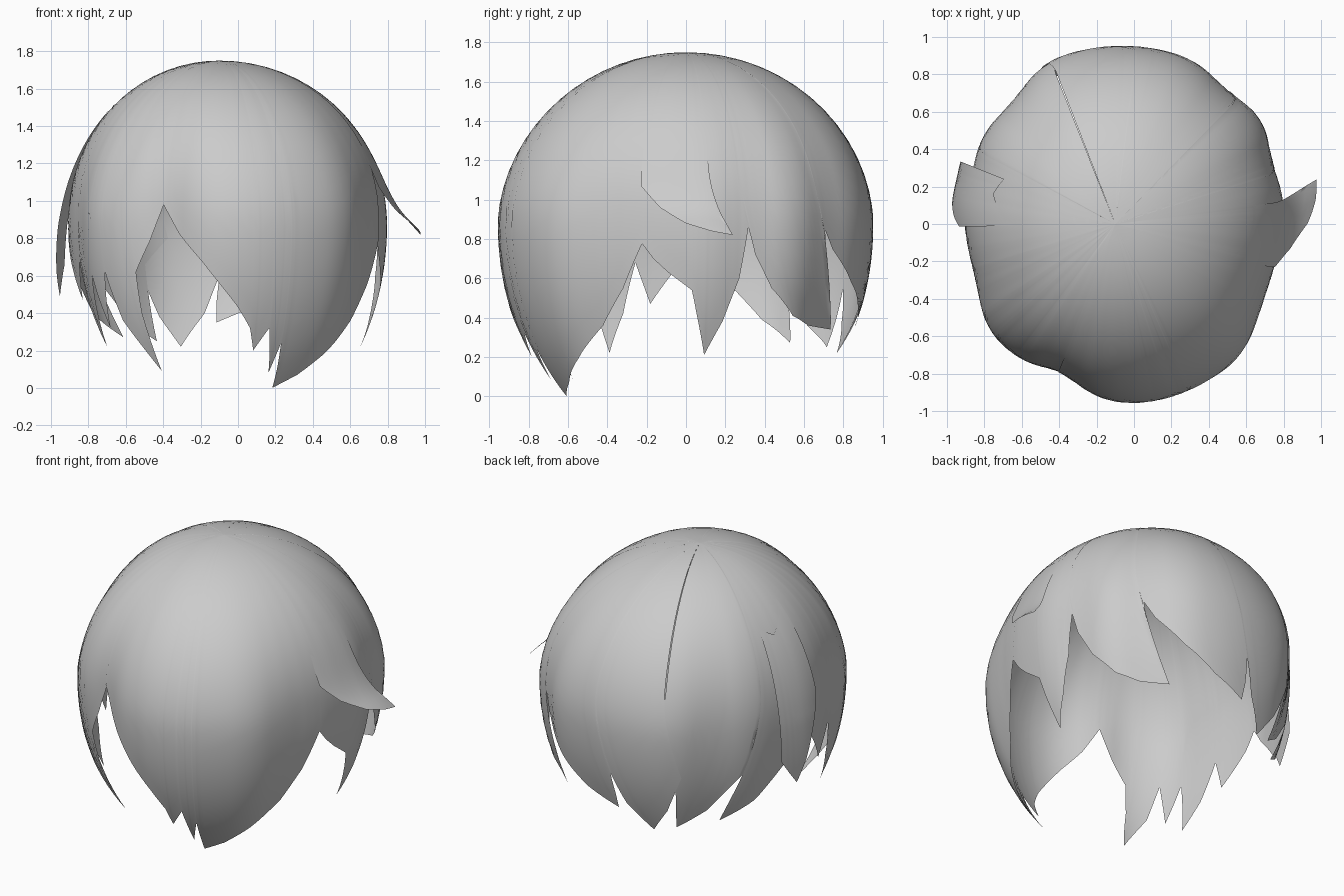
import bpy, bmesh
from math import acos, atan2, cos, sin, radians, degrees, hypot, pi

if "Cube" in bpy.data.objects:
    bpy.data.objects.remove(bpy.data.objects["Cube"])

CX, CY, ZC = -0.1, 0.0, 0.87

# Widest outline of the head of hair, seen from the top
outline = [(.33, .87), (.5, .7), (.68, .57), (.73, .32), (.8, .15), (.78, -.05), (.72, -.3),
           (.67, -.45), (.57, -.7), (.4, -.83), (.1, -.945), (-.1, -.95), (-.22, -.91),
           (-.38, -.78), (-.58, -.74), (-.77, -.58), (-.84, -.3), (-.89, -.1), (-.91, .08),
           (-.87, .25), (-.81, .48), (-.65, .65), (-.48, .86), (-.13, .95)]
polar = sorted((degrees(atan2(y - CY, x - CX)) % 360, hypot(x - CX, y - CY)) for x, y in outline)
polar = [(polar[-1][0] - 360, polar[-1][1])] + polar + [(polar[0][0] + 360, polar[0][1])]


def raw_radius(a):
    a %= 360
    for (a0, r0), (a1, r1) in zip(polar, polar[1:]):
        if a0 <= a <= a1:
            return r0 + (r1 - r0) * (a - a0) / (a1 - a0)
    return polar[0][1]


def radius(a, th):
    """Outline radius, softened, with the ripples fading towards the crown."""
    near = sum(raw_radius(a + d) for d in (-6, -3, 0, 3, 6)) / 5
    wide = sum(raw_radius(a + d) for d in range(-40, 41, 8)) / 11
    w = min(1, th / 1.5) ** 2
    return wide + (near - wide) * w


def latitude(z):
    return acos(max(-1, min(1, (z - ZC) / (.88 if z > ZC else 1.2))))


def hair_panel(name, hem, lift=1.0, lean=0, flare=0.0, power=8, start=0.0, sub=6, rows=20):
    """Sheet of hair from the crown to a jagged hem given as (azimuth, height).
    lean bends the strands sideways, flare pushes the tips outward."""
    def bend(th):
        return lean * max(0, th - 1.2) ** 2

    pts = []
    for i, ((a0, z0), (a1, z1)) in enumerate(zip(hem, hem[1:])):
        for k in range(0 if i == 0 else 1, sub + 1):
            f = k / sub
            pts.append((a0 + (a1 - a0) * f, latitude(z0 + (z1 - z0) * f)))
    low = max(th for _, th in pts)
    bm = bmesh.new()
    grid, base = [], -1e9
    for a, end in pts:
        base = max(base + .02, a - bend(end))
        col = []
        for j in range(rows + 1):
            th = end * (start + (1 - start) * j / rows)
            az = base + bend(th)
            r = radius(az, th) * sin(th) * lift * (1 + flare * (th / low) ** power)
            h = ZC + cos(th) * (.88 if th < pi / 2 else 1.2)
            col.append(bm.verts.new((CX + r * cos(radians(az)), CY + r * sin(radians(az)), h)))
        grid.append(col)
    for c0, c1 in zip(grid, grid[1:]):
        for j in range(rows):
            bm.faces.new((c0[j], c0[j + 1], c1[j + 1], c1[j]))
    bmesh.ops.remove_doubles(bm, verts=bm.verts, dist=.0003)
    me = bpy.data.meshes.new(name)
    bm.to_mesh(me)
    bm.free()
    for p in me.polygons:
        p.use_smooth = True
    ob = bpy.data.objects.new(name, me)
    bpy.context.collection.objects.link(ob)
    return ob


# Large swept fringe over the forehead
hair_panel("front_fringe", [(-111, .99), (-104, .82), (-96, .68), (-84, .44), (-79, .32), (-77, .2),
                            (-72, .32), (-69, .08), (-66.5, .24), (-65, 0), (-55, .07), (-44, .19),
                            (-31, .36), (-22, .55), (-14, .8)], lift=1.005)
# Right temple with one long pointed lock
hair_panel("right_side_lock", [(-16, .8), (-11, .7), (-6, .63), (2, .54), (4, .4), (7, .21),
                               (13, .38), (18, .6), (21, .9)])
# Lock behind the right ear, swept backwards
hair_panel("right_rear_lock", [(19, .95), (23, .72), (29, .55), (38, .41), (47, .36), (59, .34),
                               (53, .5), (50, .7), (49, .85)], lift=1.003, lean=20)
# Back right hair, swept towards the nape
hair_panel("back_right_hair", [(46, .93), (53, .75), (64, .58), (77, .44), (91, .35), (91, .45),
                               (90, .6), (95, .4), (105, .22), (112, .38), (118, .62)], lean=20)
# Back left hair with split tips
hair_panel("back_left_hair", [(107, .8), (116, .66), (115, .25), (128, .36), (143, .6), (134, .27),
                              (150, .39), (163, .56), (172, .68), (178, .8)], lift=.995, lean=-25)
# Left lock flicking outward
hair_panel("left_flick", [(158, .66), (162, .57), (166, .49), (171, .62), (177, .85), (181, 1.0)],
           flare=.14, power=4, start=.5)
# Left side and short left fringe
hair_panel("left_fringe", [(170, 1.0), (176, .85), (182, .68), (194, .47), (199, .68), (205, .42),
                           (213, .22), (216, .6), (222, .32), (225, .62), (230, .36), (242, .09),
                           (239, .4), (238.5, .62), (244, .78), (250, 1.0)], lean=8)
# Small flick sticking out on the right
hair_panel("right_flick", [(-15, 1.07), (-8, .96), (0, .88), (7, .84), (12.5, .82), (10, .9),
                           (8.5, .98)], flare=.22, power=11, lean=30, start=.6)
